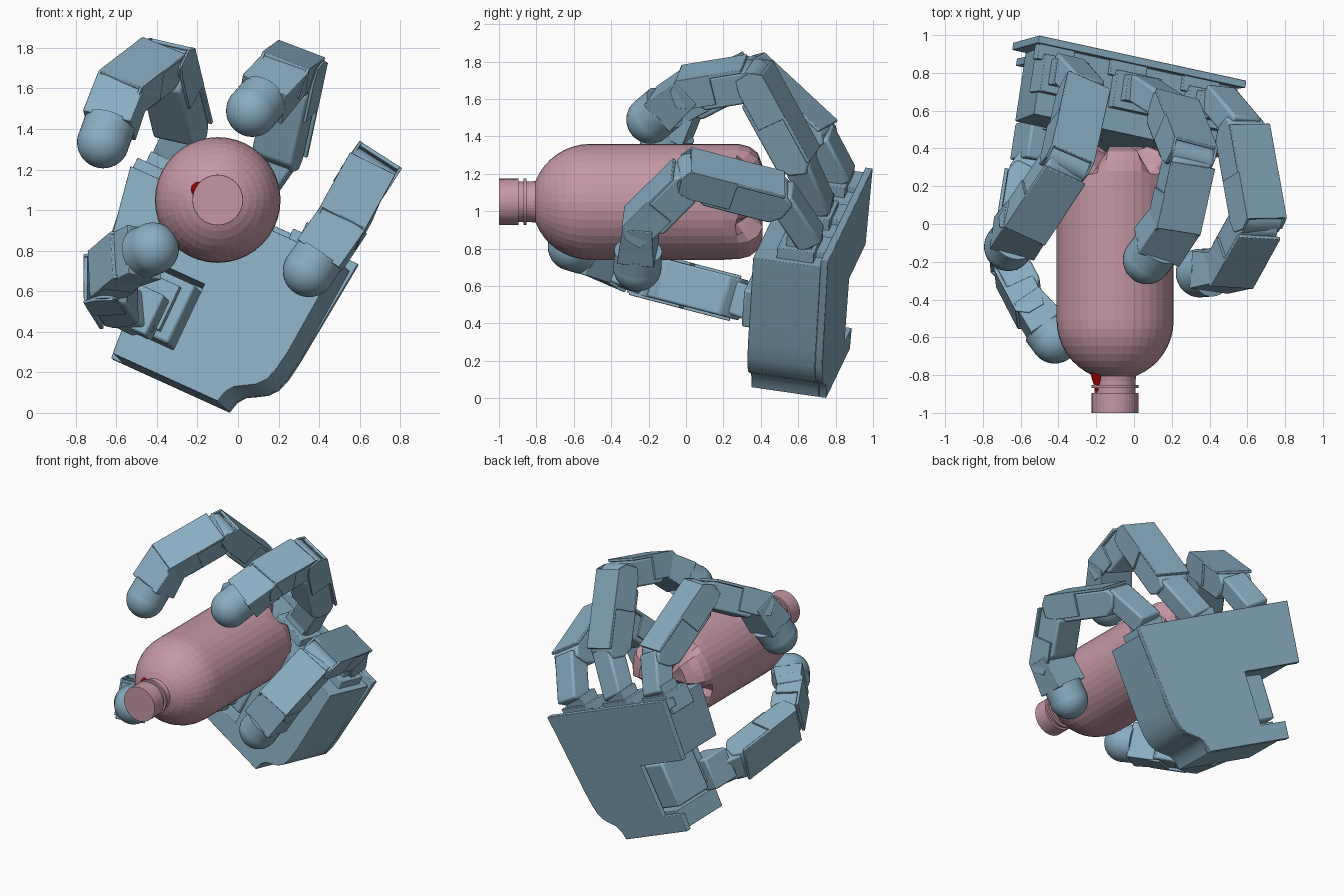
import bpy, bmesh, math
from mathutils import Vector as V, Matrix

if "Cube" in bpy.data.objects:
    bpy.data.objects.remove(bpy.data.objects["Cube"])


def material(name, col):
    m = bpy.data.materials.new(name)
    m.diffuse_color = (*col, 1)
    m.use_nodes = True
    m.node_tree.nodes["Principled BSDF"].inputs["Base Color"].default_value = m.diffuse_color
    return m


BLUE = material("hand_blue", (0.25, 0.42, 0.54))
PINK = material("bottle_pink", (0.56, 0.31, 0.38))
RED = material("marker_red", (0.4, 0.0, 0.0))


def finish(name, bm, mat, bevel=0, smooth=True):
    bmesh.ops.recalc_face_normals(bm, faces=bm.faces[:])
    me = bpy.data.meshes.new(name)
    bm.to_mesh(me)
    bm.free()
    ob = bpy.data.objects.new(name, me)
    bpy.context.collection.objects.link(ob)
    me.materials.append(mat)
    if bevel:
        b = ob.modifiers.new("bevel", 'BEVEL')
        b.width, b.segments, b.limit_method = bevel, 2, 'ANGLE'
    if smooth:
        bpy.ops.object.select_all(action='DESELECT')
        ob.select_set(True)
        bpy.context.view_layer.objects.active = ob
        bpy.ops.object.shade_smooth_by_angle(angle=math.radians(35))
    return ob


def prism(name, pts, o, ax, ay, az, z0, z1, bevel=0.004):
    """Profile in the ax/ay plane, extruded along az from z0 to z1."""
    bm = bmesh.new()
    vs = [bm.verts.new(o + ax * p + ay * q + az * z0) for p, q in pts]
    f = bm.faces.new(vs)
    r = bmesh.ops.extrude_face_region(bm, geom=[f])
    bmesh.ops.translate(bm, vec=az * (z1 - z0),
                        verts=[g for g in r["geom"] if isinstance(g, bmesh.types.BMVert)])
    return finish(name, bm, BLUE, bevel)


def rect(a, b, c, d):
    return [(a, c), (b, c), (b, d), (a, d)]


def rod(name, a, b, r1, r2=None, mat=BLUE, seg=28):
    bm = bmesh.new()
    d = b - a
    rot = d.to_track_quat('Z', 'Y').to_matrix().to_4x4()
    bmesh.ops.create_cone(bm, cap_ends=True, segments=seg, radius1=r1,
                          radius2=r1 if r2 is None else r2, depth=d.length,
                          matrix=Matrix.Translation((a + b) / 2) @ rot)
    return finish(name, bm, mat)


# Hand frame: U across the palm, N up to the fingers, W towards the back
O = V((-0.04, 0.75, 0.0))
U = V((0.893, -0.195, -0.406)).normalized()
W = V((0.149, 0.979, -0.142)).normalized()
N = U.cross(W)

# Palm with scooped heel corner and thumb notch
heel = [(0, 0), (0.015, 0.06), (0.045, 0.1), (0.09, 0.125), (0.14, 0.155), (0.178, 0.2),
        (0.2, 0.27), (0.215, 0.37)]
palm_pts = heel + [(0.25, 0.88), (-0.9, 0.88), (-0.83, 0.5), (-0.31, 0.5),
                   (-0.31, 0.14), (-0.59, 0.14), (-0.58, 0)]
prism("palm", palm_pts, O, U, N, W, -0.41, -0.04)
plate_pts = heel + [(0.27, 0.93), (-0.96, 0.93), (-0.91, 0.5), (-0.46, 0.5),
                    (-0.46, 0.12), (-0.66, 0.12), (-0.65, 0)]
prism("palm_back_plate", plate_pts, O, U, N, W, -0.04, 0)

# Thumb motor in the notch
prism("thumb_motor", rect(-0.62, -0.36, 0.16, 0.48), O, U, N, W, -0.34, -0.05, 0.015)
prism("thumb_motor_cover", rect(-0.6, -0.42, 0.2, 0.44), O, U, N, W, -0.4, -0.34)

# Stepped finger motors along the palm top
for i, u in enumerate((-0.78, -0.35, 0.08)):
    prism(f"finger_motor_{i}", rect(u - 0.13, u + 0.13, 0.8, 0.94), O, U, N, W, -0.29, -0.09)
    prism(f"finger_motor_step_{i}", rect(u - 0.09, u + 0.09, 0.9, 1.0), O, U, N, W, -0.25, -0.11)
    prism(f"finger_motor_cap_{i}", rect(u - 0.16, u + 0.05, 0.85, 0.91), O, U, N, W, -0.12, -0.02)


def link(name, a, b, side, out, width=0.25, th=0.1):
    """Finger segment: body, back shell, side bracket plates and hinge."""
    d = (b - a).normalized()
    L = (b - a).length
    s = (side - d * side.dot(d)).normalized()
    n = s.cross(d)
    if n.dot(out) < 0:
        n = -n
    w = width / 2
    body = [(0.0, -0.05), (0.06, -th), (L - 0.1, -th), (L - 0.03, -0.03),
            (L - 0.03, th - 0.02), (0.02, th - 0.02), (-0.03, 0.04)]
    prism(name + "_body", body, a, d, n, s, -w + 0.015, w - 0.015, 0.012)
    prism(name + "_shell", rect(0.03, L + 0.02, th - 0.02, th), a, d, n, s, -w, w)
    ear = [(L * 0.55, th), (L * 0.55, -th + 0.03), (L - 0.02, -0.07),
           (L + 0.05, -0.05), (L + 0.06, 0.04), (L + 0.02, th)]
    for k in (-1, 1):
        prism(f"{name}_bracket_{k}", ear, a, d, n, s, k * (w - 0.015), k * w, 0.002)
    rod(name + "_hinge", b - s * (w - 0.01), b + s * (w - 0.01), 0.07)


def finger(name, pts, side, out):
    pts = [V(p) for p in pts]
    side = V(side)
    # Base knuckle is a small narrow block
    d = (pts[1] - pts[0]).normalized()
    s = (side - d * side.dot(d)).normalized()
    L = (pts[1] - pts[0]).length
    prism(name + "_knuckle", rect(-0.03, L + 0.05, -0.07, 0.07), pts[0], d, s.cross(d), s,
          -0.09, 0.09, 0.015)
    for i in range(1, len(pts) - 2):
        a, b, c = pts[i:i + 3]
        link(f"{name}_link{i}", a, b, side, (b - a).normalized() - (c - b).normalized())
    # Distal block, then the rounded rubber tip
    a, t = pts[-2], pts[-1]
    d = (t - a).normalized()
    s = (side - d * side.dot(d)).normalized()
    n = s.cross(d)
    L = (t - a).length
    prism(name + "_tip_mount", [(-0.05, -0.08), (L * 0.65, -0.1), (L * 0.65, 0.1), (-0.05, 0.08)],
          a, d, n, s, -0.125, 0.125)
    rod(name + "_tip_sleeve", a + d * L * 0.6, t, 0.128, seg=36)
    bm = bmesh.new()
    bmesh.ops.create_uvsphere(bm, u_segments=36, v_segments=18, radius=0.129,
                              matrix=Matrix.Translation(t))
    finish(name + "_tip", bm, BLUE)


finger("left_finger", [(-0.35, 0.82, 1.2), (-0.27, 0.73, 1.37), (-0.36, 0.33, 1.74),
                       (-0.58, 0.0, 1.57), (-0.665, -0.12, 1.335)], (0.25, -0.08, -0.08), 0)
finger("middle_finger", [(0.05, 0.71, 1.04), (0.19, 0.62, 1.24), (0.29, 0.36, 1.71),
                         (0.21, 0.0, 1.65), (0.07, -0.19, 1.49)], (0.25, -0.06, -0.1), 0)
finger("right_finger", [(0.45, 0.66, 0.87), (0.56, 0.53, 1.06), (0.65, 0.02, 1.19),
                        (0.5, -0.25, 0.92), (0.35, -0.26, 0.7)], (0.22, -0.03, -0.13), 0)

# Thumb
finger("thumb", [(-0.48, 0.42, 0.48), (-0.58, 0.28, 0.53), (-0.66, -0.22, 0.66),
                 (-0.54, -0.45, 0.76), (-0.42, -0.61, 0.81)], (0, 0.29, 0.96), 0)
prism("thumb_base_bracket", rect(-0.13, 0.1, -0.1, 0.12), V((-0.49, 0.4, 0.5)), U, N, W,
      -0.08, 0.12, 0.012)

# Bottle: lathe along y with a five-lobed base
CX, CZ, SEG = -0.1, 1.05, 40
prof = [(0.36, 0.0, 0), (0.38, 0.1, 0.3), (0.41, 0.19, 1), (0.385, 0.26, 1), (0.34, 0.295, 0.8),
        (0.28, 0.31, 0.2), (0.2, 0.31, 0), (-0.51, 0.31, 0)]
for k in range(1, 9):
    a = math.radians(k * 8.6)
    prof.append((-0.51 - 0.315 * math.sin(a), 0.31 * math.cos(a), 0))
prof += [(-0.83, 0.108, 0), (-0.853, 0.108, 0), (-0.853, 0.125, 0), (-0.868, 0.125, 0),
         (-0.868, 0.108, 0), (-0.895, 0.108, 0), (-0.895, 0.124, 0), (-1.0, 0.124, 0),
         (-1.0, 0.0, 0)]
bm = bmesh.new()
rings = []
for y, r, lobe in prof:
    ring = []
    for i in range(SEG):
        t = 2 * math.pi * i / SEG
        dip = lobe * max(0, math.cos(5 * (t + math.radians(27)))) ** 2
        rr = r * (1 - 0.15 * dip)
        ring.append(bm.verts.new((CX + rr * math.cos(t), y - 0.09 * dip, CZ + rr * math.sin(t))))
    rings.append(ring)
for a, b in zip(rings, rings[1:]):
    for i in range(SEG):
        j = (i + 1) % SEG
        bm.faces.new((a[i], a[j], b[j], b[i]))
bmesh.ops.remove_doubles(bm, verts=bm.verts[:], dist=1e-5)
finish("bottle", bm, PINK, smooth=False)

# Small red marker beside the neck
rod("red_marker", V((-0.19, -0.77, 1.1)), V((-0.185, -0.9, 1.09)), 0.048, 0.012, RED, 12)
